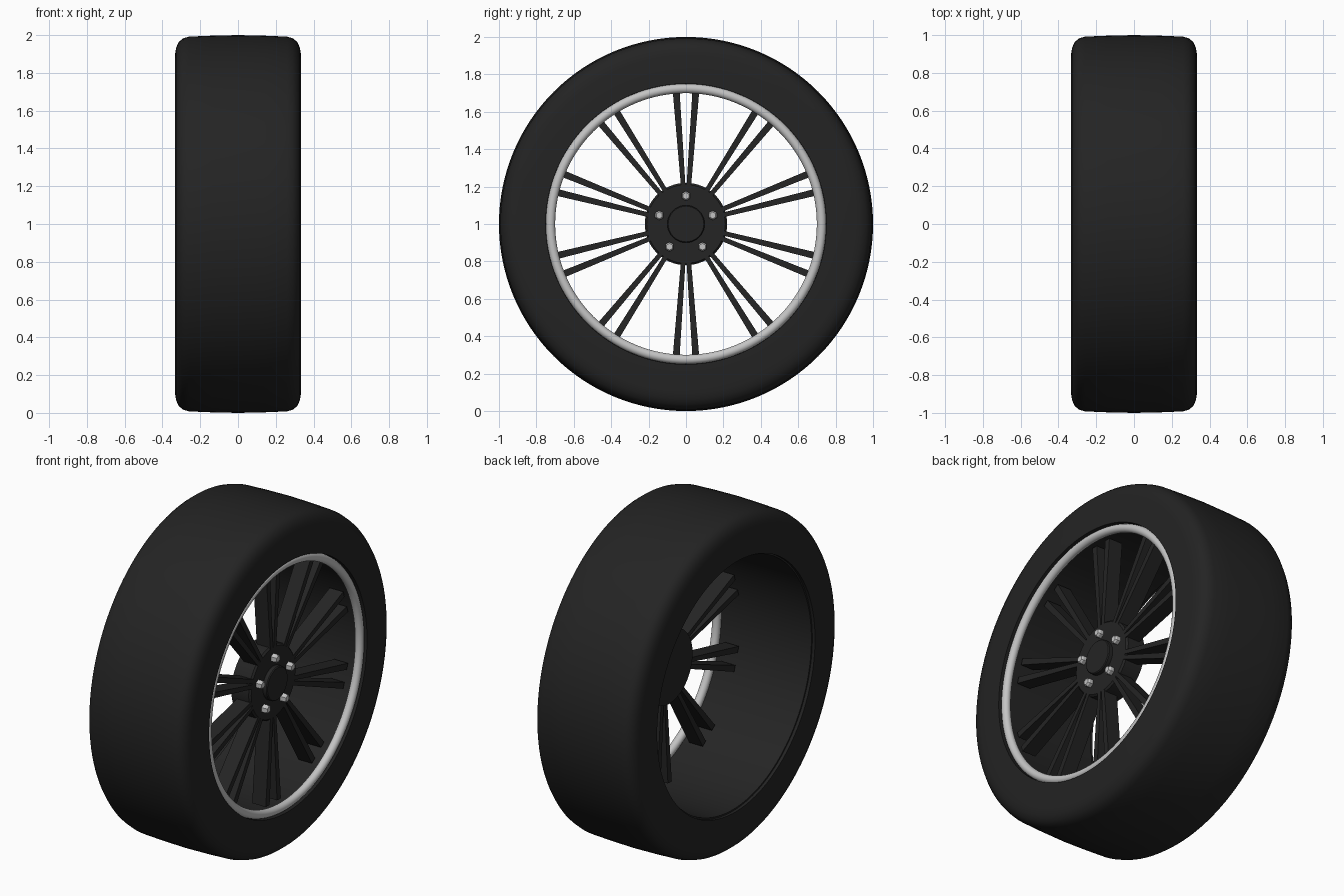
import bpy, bmesh, math
from math import sin, cos, pi
from mathutils import Matrix, Vector

if "Cube" in bpy.data.objects:
    bpy.data.objects.remove(bpy.data.objects["Cube"])


def material(name, r, g, b):
    m = bpy.data.materials.new(name)
    m.diffuse_color = (r, g, b, 1)
    m.use_nodes = True
    m.node_tree.nodes["Principled BSDF"].inputs["Base Color"].default_value = m.diffuse_color
    return m


RUBBER = material("rubber black", 0.017, 0.017, 0.017)
DARK = material("dark metal", 0.018, 0.018, 0.018)
SILVER = material("silver", 0.55, 0.55, 0.55)
CENTRE = Vector((0, 0, 1))


def finish(name, bm, mat, angle=40):
    bmesh.ops.recalc_face_normals(bm, faces=bm.faces[:])
    me = bpy.data.meshes.new(name)
    bm.to_mesh(me)
    bm.free()
    me.materials.append(mat)
    me.shade_smooth()
    me.set_sharp_from_angle(angle=math.radians(angle))
    ob = bpy.data.objects.new(name, me)
    bpy.context.collection.objects.link(ob)
    return ob


def lathe(name, profile, mat, segments=96, closed=True, origin=CENTRE, angle=40):
    """Spin an (x, radius) profile around the axle; open profiles get end caps."""
    bm = bmesh.new()
    rings = []
    for i in range(segments):
        a = 2 * pi * i / segments
        rings.append([bm.verts.new(origin + Vector((x, r * sin(a), r * cos(a))))
                      for x, r in profile])
    n = len(profile)
    for i in range(segments):
        p, q = rings[i], rings[(i + 1) % segments]
        for j in range(n if closed else n - 1):
            k = (j + 1) % n
            bm.faces.new((p[j], p[k], q[k], q[j]))
    if not closed:
        for j in (0, n - 1):
            bm.faces.new([ring[j] for ring in rings])
    return finish(name, bm, mat, angle)


# Tyre: rounded shoulders and a slightly crowned tread
half = [(0.333, 0.75), (0.333, 0.90), (0.327, 0.935), (0.313, 0.965),
        (0.29, 0.983), (0.26, 0.992), (0.14, 0.997)]
tyre_profile = half + [(0, 1.0)] + [(-x, r) for x, r in reversed(half)]
lathe("tyre", tyre_profile, RUBBER, 128)

# Rim barrel lining the inside of the tyre
lathe("rim_barrel", [(-0.315, 0.741), (0.285, 0.741), (0.285, 0.755), (-0.315, 0.755)],
      DARK, 128)

# Bright rounded rim lip on the outer side
lip = [(0.302 + 0.025 * cos(2 * pi * i / 16), 0.7245 + 0.025 * sin(2 * pi * i / 16))
       for i in range(16)]
lathe("rim_lip", lip, SILVER, 128, angle=60)

# Hub with a small bevel, and the centre cap
lathe("hub", [(0.11, 0.22), (0.225, 0.22), (0.235, 0.21)], DARK, 64, closed=False, angle=30)
lathe("centre_cap", [(0.22, 0.10), (0.258, 0.10), (0.263, 0.095)], DARK, 48,
      closed=False, angle=30)

# Ten pairs of diverging spokes
bm = bmesh.new()
for i in range(10):
    rot = Matrix.Rotation(2 * pi * i / 10, 3, 'X')
    for side in (-1, 1):
        box = []
        for z, y0, y1 in ((0.19, 0.002, 0.026), (0.722, 0.035, 0.072)):
            box.append([bm.verts.new(CENTRE + rot @ Vector((x, side * y, z)))
                        for x, y in ((0.145, y0), (0.235, y0), (0.235, y1), (0.145, y1))])
        a, b = box
        bm.faces.new(a)
        bm.faces.new(b)
        for j in range(4):
            k = (j + 1) % 4
            bm.faces.new((a[j], a[k], b[k], b[j]))
finish("spokes", bm, DARK, 20)

# Five hexagonal wheel bolts
for i in range(5):
    a = 2 * pi * i / 5
    pos = CENTRE + Vector((0, 0.15 * sin(a), 0.15 * cos(a)))
    lathe(f"wheel_bolt_{i + 1}", [(0.22, 0.026), (0.258, 0.026), (0.268, 0.018)],
          SILVER, 6, closed=False, origin=pos, angle=20)
